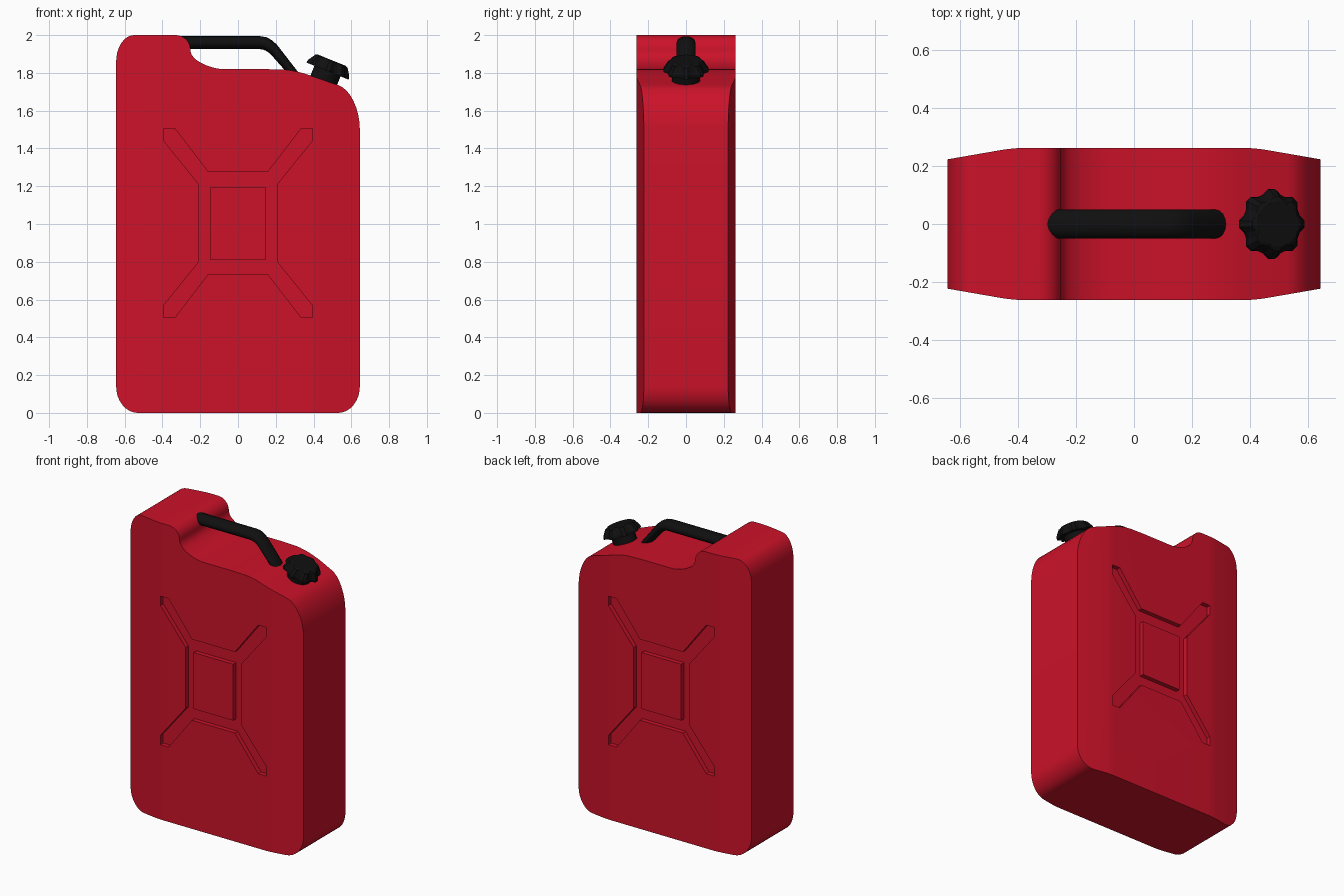
import bpy, bmesh
from math import sin, cos, pi, radians
from mathutils import Vector, Matrix

if "Cube" in bpy.data.objects:
    bpy.data.objects.remove(bpy.data.objects["Cube"])


def material(name, rgb):
    m = bpy.data.materials.new(name)
    m.diffuse_color = (*rgb, 1)
    m.use_nodes = True
    m.node_tree.nodes["Principled BSDF"].inputs["Base Color"].default_value = m.diffuse_color
    return m


RED = material("red_paint", (0.6, 0.006, 0.022))
BLACK = material("black_plastic", (0.005, 0.005, 0.005))


def loft(name, rings, mat):
    """Skin closed rings of equal length and cap both ends."""
    bm = bmesh.new()
    vs = [[bm.verts.new(p) for p in r] for r in rings]
    n = len(vs[0])
    for a, b in zip(vs, vs[1:]):
        for i in range(n):
            j = (i + 1) % n
            bm.faces.new((a[i], a[j], b[j], b[i]))
    bm.faces.new(vs[0])
    bm.faces.new(vs[-1])
    bmesh.ops.recalc_face_normals(bm, faces=bm.faces)
    me = bpy.data.meshes.new(name)
    bm.to_mesh(me)
    bm.free()
    ob = bpy.data.objects.new(name, me)
    bpy.context.collection.objects.link(ob)
    me.materials.append(mat)
    return ob


def prism_y(name, pts, y0, y1, mat=RED):
    return loft(name, [[(x, y, z) for x, z in pts] for y in (y0, y1)], mat)


def activate(ob):
    bpy.ops.object.select_all(action='DESELECT')
    ob.select_set(True)
    bpy.context.view_layer.objects.active = ob


def boolean(ob, tool, op):
    m = ob.modifiers.new(op.lower(), 'BOOLEAN')
    m.object, m.operation, m.solver = tool, op, 'EXACT'
    activate(ob)
    bpy.ops.object.modifier_apply(modifier=m.name)
    bpy.data.objects.remove(tool)


def smooth(ob, angle=30):
    activate(ob)
    bpy.ops.object.shade_smooth_by_angle(angle=radians(angle))


def arc(a, c, b, n=8):
    """Rounded corner from a to b around control point c."""
    a, b, c = Vector(a), Vector(b), Vector(c)
    out = []
    for i in range(n + 1):
        t = i / n
        k = ((1 - t) ** 2, 1.414 * t * (1 - t), t * t)
        out.append(tuple((a * k[0] + c * k[1] + b * k[2]) / sum(k)))
    return out


# Body: side profile, trimmed by the plan outline that tapers at both ends
W, D = 0.645, 0.2625
profile = (arc((-W, 0.14), (-W, 0), (-0.53, 0)) + arc((0.53, 0), (W, 0), (W, 0.14))
           + arc((W, 1.50), (W, 1.70), (0.53, 1.735))
           + arc((0.37, 1.79), (0.32, 1.81), (0.25, 1.817), 4)
           + [(0.14, 1.82)]
           + arc((-0.09, 1.82), (-0.24, 1.84), (-0.25, 1.91))
           + arc((-0.252, 1.92), (-0.25, 2), (-0.33, 2))
           + arc((-0.55, 2), (-W, 2), (-W, 1.86)))
body = prism_y("can_body", profile, -0.4, 0.4)
half = [(W + 0.05, 0.2145), (0.45, 0.257), (0.41, 0.2615), (0.38, D)]
upper = half + [(-x, y) for x, y in reversed(half)]
plan = upper + [(-x, -y) for x, y in upper]
boolean(body, loft("plan_trim", [[(x, y, z) for x, y in plan] for z in (-0.2, 2.2)], RED),
        'INTERSECT')

# Recessed cross with a raised centre panel on both faces
quad = [(0.395, 0.438), (0.395, 0.501), (0.335, 0.501), (0.16, 0.273)]
right_top = [(0.207, 0.205)] + quad
top = right_top + [(-x, z) for x, z in reversed(right_top)]
cross = [(x, z + 1.005) for x, z in top + [(-x, -z) for x, z in top]]
panel = [(sx * 0.147, 1.002 + sz * 0.19) for sx, sz in ((-1, -1), (1, -1), (1, 1), (-1, 1))]
for s in (-1, 1):
    boolean(body, prism_y("cross_cutter", cross, s * (D - 0.03), s * 0.4), 'DIFFERENCE')
    boolean(body, prism_y("centre_panel", panel, s * 0.15, s * D), 'UNION')
smooth(body)

# Handle: oval section swept between outer and inner edge points
edges = [((-0.30, 1.994), (-0.30, 1.926)), ((0.12, 1.994), (0.112, 1.926)),
         ((0.150, 1.989), (0.130, 1.924)), ((0.180, 1.973), (0.150, 1.916)),
         ((0.207, 1.948), (0.172, 1.900)), ((0.345, 1.77), (0.287, 1.77))]
rings = []
for o, i in edges:
    o, i = Vector((o[0], 0, o[1])), Vector((i[0], 0, i[1]))
    rings.append([(o + i) / 2 + (o - i) / 2 * sin(a) + Vector((0, 0.05 * cos(a), 0))
                  for a in (k * pi / 8 for k in range(16))])
smooth(loft("handle", rings, BLACK), 40)

# Spout neck and ribbed screw cap, tilted with the shoulder
tilt = Matrix.Translation((0.497, 0, 1.867)) @ Matrix.Rotation(radians(22), 4, 'Y')


def ring(z, r, rib=0.0, n=32):
    return [tilt @ Vector(((r + rib * (k % 4 < 2)) * cos(a), (r + rib * (k % 4 < 2)) * sin(a), z))
            for k, a in ((k, (k - 0.5) * 2 * pi / n) for k in range(n))]


smooth(loft("spout_neck", [ring(-0.17, 0.075), ring(-0.03, 0.075)], BLACK))
loft("screw_cap", [ring(-0.062, 0.106, 0.015), ring(-0.045, 0.104, 0.014),
                   ring(-0.006, 0.085, 0.008), ring(0, 0.078, 0.0)], BLACK)
